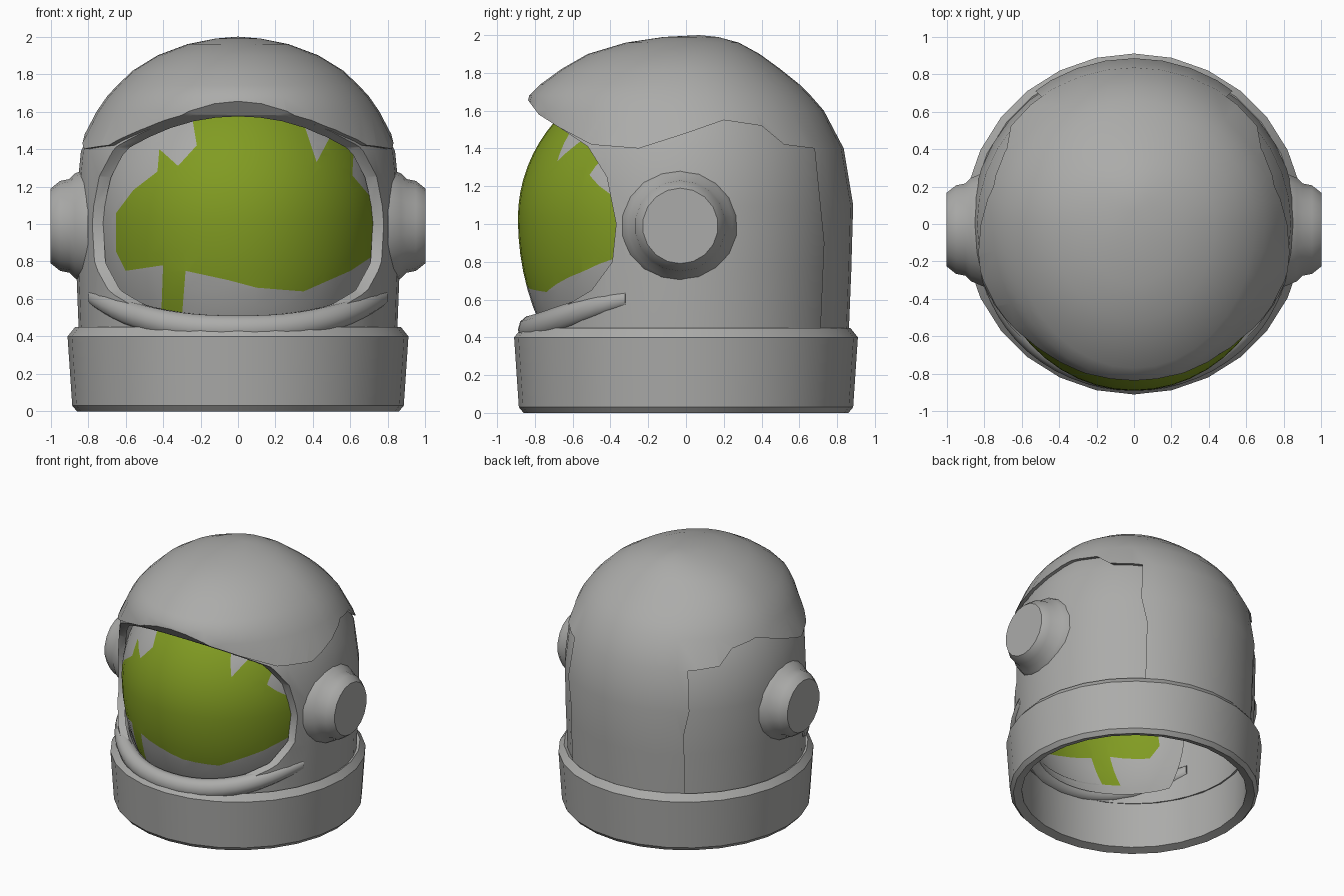
import bpy, bmesh, math
from mathutils import Matrix, Vector

if "Cube" in bpy.data.objects:
    bpy.data.objects.remove(bpy.data.objects["Cube"])


def material(name, rgb):
    m = bpy.data.materials.new(name)
    m.diffuse_color = (*rgb, 1)
    m.use_nodes = True
    m.node_tree.nodes["Principled BSDF"].inputs["Base Color"].default_value = m.diffuse_color
    return m


GREY = material("shell grey", (0.41, 0.41, 0.40))
GREEN = material("visor green", (0.22, 0.33, 0.016))


def make(name, bm, mats=(GREY,), angle=35):
    bmesh.ops.recalc_face_normals(bm, faces=bm.faces[:])
    me = bpy.data.meshes.new(name)
    bm.to_mesh(me)
    bm.free()
    for m in mats:
        me.materials.append(m)
    ob = bpy.data.objects.new(name, me)
    bpy.context.collection.objects.link(ob)
    smooth(ob, angle)
    return ob


def smooth(ob, angle=35):
    bpy.ops.object.select_all(action='DESELECT')
    ob.select_set(True)
    bpy.context.view_layer.objects.active = ob
    bpy.ops.object.shade_smooth_by_angle(angle=math.radians(angle))


def bridge(bm, a, b):
    n = len(a)
    for i in range(n):
        bm.faces.new((a[i], a[(i + 1) % n], b[(i + 1) % n], b[i]))


def cap_fan(bm, ring, co):
    top = bm.verts.new(co)
    for i in range(len(ring)):
        bm.faces.new((ring[i], ring[(i + 1) % len(ring)], top))


# dome outline: height, half width, front depth, back depth
DOME = [(0.38, .87, .88, .86), (0.75, .885, .88, .875), (1.1, .89, .88, .885),
        (1.4, .86, .87, .835), (1.6, .755, .85, .73), (1.68, .70, .83, .66),
        (1.74, .645, .77, .60), (1.82, .56, .66, .50), (1.90, .43, .52, .39),
        (1.96, .27, .32, .28), (1.99, .12, .12, .17)]


def dome(name, t_out, t_in, seg=36):
    """Closed hollow dome between two inward offsets."""
    bm = bmesh.new()
    first = []
    for t in (t_out, t_in):
        rings = []
        for z, w, f, b in DOME:
            zz = z - t * max(0, z - 1)
            ring = []
            for i in range(seg):
                a = math.tau * i / seg
                c, s = math.cos(a), math.sin(a)
                ring.append(bm.verts.new((w * (1 - t) * c, (b if s > 0 else f) * (1 - t) * s, zz)))
            rings.append(ring)
        for p, q in zip(rings, rings[1:]):
            bridge(bm, p, q)
        cap_fan(bm, rings[-1], (0, 0.07, 2.0 - t))
        first.append(rings[0])
    bridge(bm, *first)
    return make(name, bm)


def cut(ob, outline):
    """Cut a side outline (y, z) straight through the object along x."""
    bm = bmesh.new()
    ends = [[bm.verts.new((x, y, z)) for y, z in outline] for x in (-1.5, 1.5)]
    bridge(bm, *ends)
    for e in ends:
        bm.faces.new(e)
    cutter = make("cutter", bm)
    cutter.hide_render = True
    mod = ob.modifiers.new("cut", 'BOOLEAN')
    mod.operation = 'DIFFERENCE'
    mod.solver = 'EXACT'
    mod.object = cutter
    deps = bpy.context.evaluated_depsgraph_get()
    me = bpy.data.meshes.new_from_object(ob.evaluated_get(deps))
    ob.modifiers.clear()
    ob.data = me
    bpy.data.objects.remove(cutter)
    smooth(ob)


# inner helmet shell with the face opening
BROW = [(-1.3, 1.70), (-.84, 1.66), (-.78, 1.58), (-.67, 1.51)]
shell = dome("helmet_shell", 0.025, 0.085)
cut(shell, BROW + [(-.52, 1.41), (-.42, 1.25), (-.37, 1.0), (-.39, .80),
                   (-.50, .65), (-.70, .53), (-.9, .48), (-1.3, .47)])

# raised outer shell: brow, crown and back, with recessed sides
outer = dome("brow_and_back_shell", 0.0, 0.04)
cut(outer, BROW + [(-.5, 1.42), (-.25, 1.40), (0, 1.48), (.2, 1.55), (.4, 1.52),
                   (.52, 1.42), (.68, 1.40), (.73, .9), (.70, .2), (-1.3, .2)])

# bulging visor, fuller below its middle
bm = bmesh.new()
bmesh.ops.create_uvsphere(bm, u_segments=48, v_segments=36, radius=1)
for v in bm.verts:
    v.co = (.78 * v.co.x, .84 * v.co.y - .05, 1.03 + v.co.z * (.8 if v.co.z > 0 else 1.1))
for co, no in (((0, -.31, 0), (0, 1, 0)), ((0, 0, .40), (0, 0, -1)),
               ((0, 0, 1.58), (0, 0, 1))):
    bmesh.ops.bisect_plane(bm, geom=bm.verts[:] + bm.edges[:] + bm.faces[:],
                           plane_co=co, plane_no=no, clear_outer=True)

# ragged outline of the tinted area, as (x, z)
TINT = [(-.65, 1.06), (-.56, 1.18), (-.43, 1.28), (-.42, 1.40), (-.32, 1.31),
        (-.22, 1.42), (-.25, 1.60), (.33, 1.60), (.42, 1.33), (.51, 1.50),
        (.62, 1.43), (.61, 1.26), (.72, 1.13), (.80, 1.08), (.80, .93), (.72, .83),
        (.60, .75), (.35, .64), (.10, .66), (-.05, .70), (-.28, .75), (-.30, .50),
        (-.41, .50), (-.40, .78), (-.60, .75), (-.65, .85)]
EDGES = list(zip(TINT, TINT[1:] + TINT[:1]))


def inside(x, z):
    hit = False
    for (ax, az), (bx, bz) in EDGES:
        if (az > z) != (bz > z) and x < ax + (z - az) * (bx - ax) / (bz - az):
            hit = not hit
    return hit


for (ax, az), (bx, bz) in EDGES:
    near = []
    for f in bm.faces:
        xs = [v.co.x for v in f.verts]
        zs = [v.co.z for v in f.verts]
        if (max(xs) >= min(ax, bx) and min(xs) <= max(ax, bx)
                and max(zs) >= min(az, bz) and min(zs) <= max(az, bz)):
            near.append(f)
    geom = set(near)
    for f in near:
        geom.update(f.verts)
        geom.update(f.edges)
    bmesh.ops.bisect_plane(bm, geom=list(geom), plane_co=(ax, 0, az),
                           plane_no=Vector((bz - az, 0, ax - bx)).normalized())
for f in bm.faces:
    c = f.calc_center_median()
    f.material_index = 1 if inside(c.x, c.z) else 0
make("visor", bm, (GREY, GREEN))


def lathe(name, profile, matrix, seg, closed):
    """Spin (radius, height) points about z, then place by matrix."""
    bm = bmesh.new()
    rings = [[bm.verts.new((r * math.cos(math.tau * i / seg),
                            r * math.sin(math.tau * i / seg), h))
              for i in range(seg)] for r, h in profile]
    for a, b in zip(rings, rings[1:]):
        bridge(bm, a, b)
    if closed:
        bridge(bm, rings[-1], rings[0])
    else:
        bm.faces.new(rings[-1])
    bmesh.ops.transform(bm, verts=bm.verts[:], matrix=matrix)
    return make(name, bm)


# neck collar
lathe("neck_collar", [(.80, .02), (.86, .0), (.885, .03), (.91, .40), (.87, .45), (.81, .42)],
      Matrix.Identity(4), 28, True)

# ear caps
for side, label in ((1, "right"), (-1, "left")):
    lathe(label + "_ear_cap",
          [(.31, .80), (.28, .87), (.25, .90), (.24, .95), (.20, 1.0)],
          Matrix.Translation((0, -.03, .99)) @ Matrix.Rotation(side * math.pi / 2, 4, 'Y'),
          18, False)

# padded chin lip along the lower edge of the opening, fading into the sides
bm = bmesh.new()
rings = []
for i in range(25):
    a = math.radians(-158 + 136 * i / 24)
    c = abs(math.cos(a))
    size = 1 - .6 * c ** 6
    ring = []
    for j in range(10):
        b = math.tau * j / 10
        r = .825 + .065 * size * math.cos(b)
        ring.append(bm.verts.new((r * math.cos(a), r * math.sin(a),
                                  .44 + .20 * c ** 2.5 + .075 * size * math.sin(b))))
    rings.append(ring)
for p, q in zip(rings, rings[1:]):
    bridge(bm, p, q)
for end in (rings[0], rings[-1]):
    bm.faces.new(end)
make("chin_lip", bm, angle=50)
